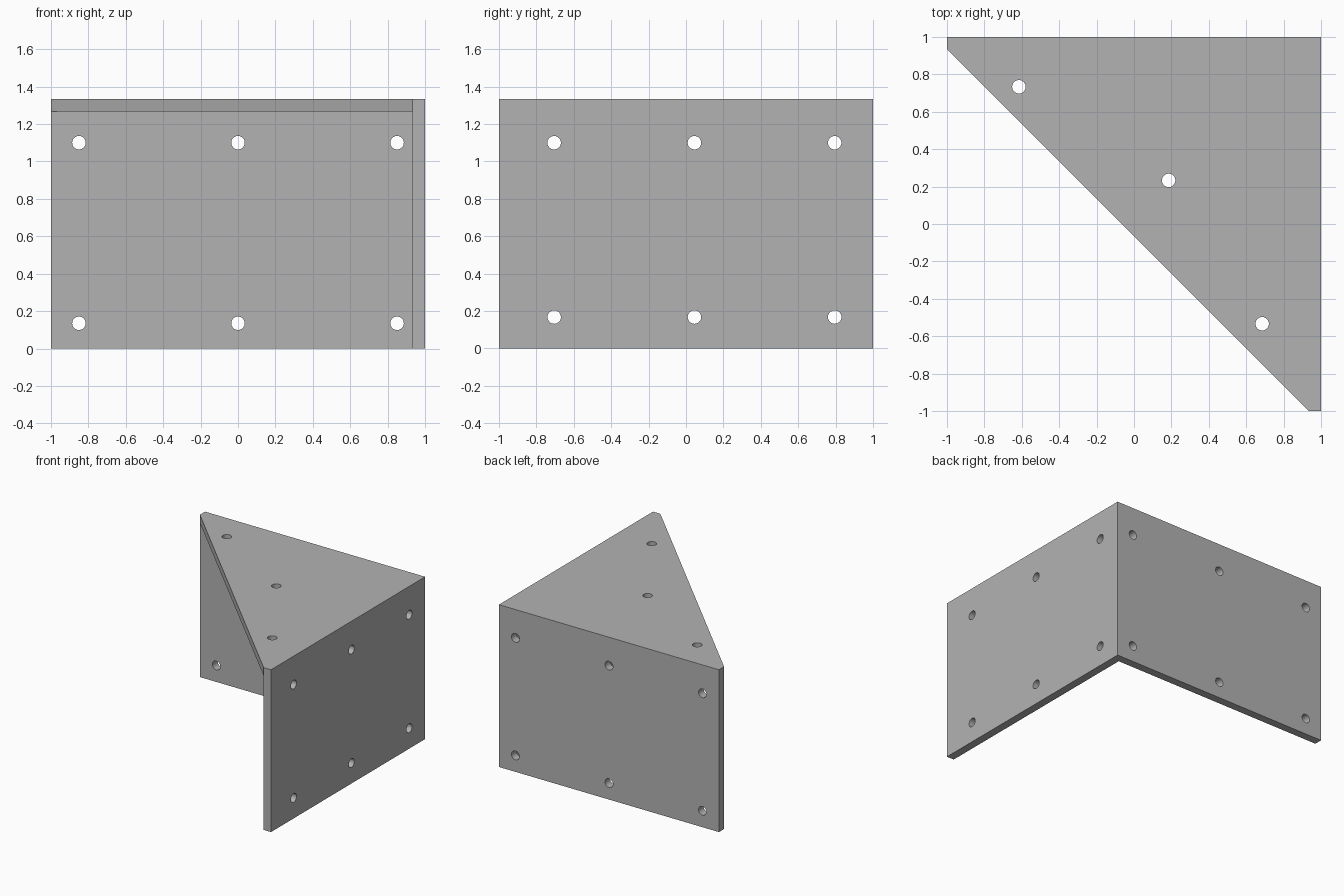
import bpy, bmesh, math
from mathutils import Matrix, Vector

if "Cube" in bpy.data.objects:
    bpy.data.objects.remove(bpy.data.objects["Cube"])

T = 0.0667          # plate thickness
H = 1.3333          # overall height
I = 1 - T           # inner face position
R = 0.036           # screw hole radius

grey = bpy.data.materials.new("grey")
grey.diffuse_color = (0.45, 0.45, 0.45, 1)
grey.use_nodes = True
grey.node_tree.nodes["Principled BSDF"].inputs["Base Color"].default_value = grey.diffuse_color


def finish(name, bm):
    bmesh.ops.recalc_face_normals(bm, faces=bm.faces)
    mesh = bpy.data.meshes.new(name)
    bm.to_mesh(mesh)
    bm.free()
    mesh.materials.append(grey)
    obj = bpy.data.objects.new(name, mesh)
    bpy.context.collection.objects.link(obj)
    return obj


def prism(name, outline, z0, z1):
    bm = bmesh.new()
    face = bm.faces.new([bm.verts.new((x, y, z0)) for x, y in outline])
    ext = bmesh.ops.extrude_face_region(bm, geom=[face])
    verts = [v for v in ext["geom"] if isinstance(v, bmesh.types.BMVert)]
    bmesh.ops.translate(bm, verts=verts, vec=(0, 0, z1 - z0))
    return finish(name, bm)


def cut(target, cutter):
    cutter.hide_render = True
    mod = target.modifiers.new("cut", 'BOOLEAN')
    mod.operation = 'DIFFERENCE'
    mod.solver = 'EXACT'
    mod.object = cutter
    bpy.context.view_layer.objects.active = target
    bpy.ops.object.modifier_apply(modifier=mod.name)
    bpy.data.objects.remove(cutter)


# Solid corner block, hollowed to leave two walls and a top plate
bracket = prism("corner_bracket", [(-1, 1), (-1, I), (I, -1), (1, -1), (1, 1)], 0, H)
cut(bracket, prism("hollow", [(I, I), (-1.2, I), (-1.2, -1.2), (I, -1.2)], -0.2, H - T))

# Screw holes: (centre, drilling axis)
mid = 1 - T / 2
holes = [((x, mid, z), 'Y') for x in (-0.85, 0, 0.85) for z in (0.135, 1.1)]
holes += [((mid, y, z), 'X') for y in (-0.705, 0.045, 0.795) for z in (0.168, 1.1)]
holes += [((x, y, H - T / 2), 'Z') for x, y in ((-0.615, 0.733), (0.185, 0.233), (0.685, -0.533))]
turn = {'X': Matrix.Rotation(math.pi / 2, 4, 'Y'),
        'Y': Matrix.Rotation(math.pi / 2, 4, 'X'),
        'Z': Matrix.Identity(4)}
bm = bmesh.new()
for centre, axis in holes:
    bmesh.ops.create_cone(bm, cap_ends=True, segments=32, radius1=R, radius2=R, depth=0.15,
                          matrix=Matrix.Translation(Vector(centre)) @ turn[axis])
cut(bracket, finish("drills", bm))

# Smooth hole walls, sharp plate edges
bpy.ops.object.select_all(action='DESELECT')
bracket.select_set(True)
bpy.context.view_layer.objects.active = bracket
bpy.ops.object.shade_smooth_by_angle(angle=math.radians(30))
